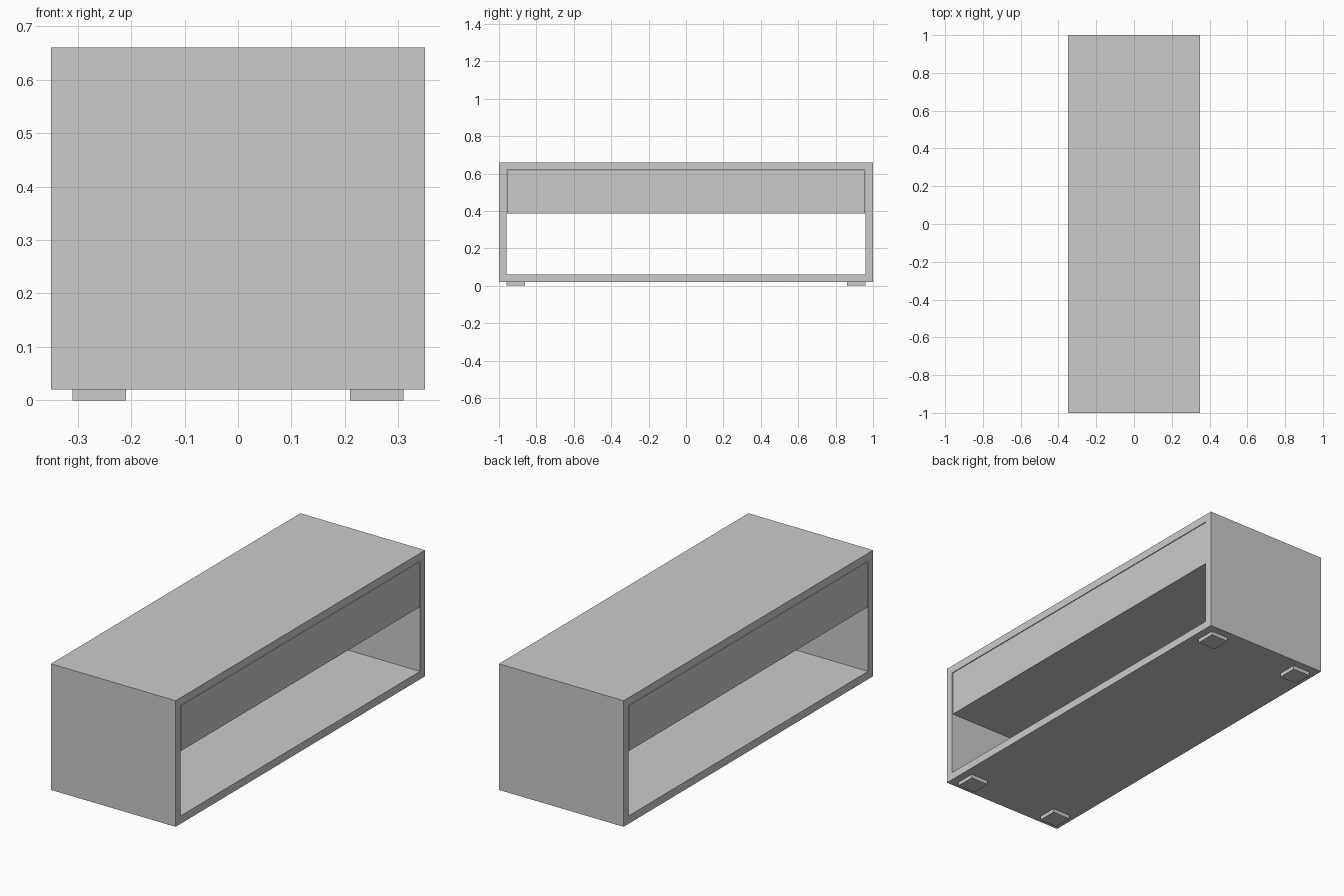
import bpy

if "Cube" in bpy.data.objects:
    bpy.data.objects.remove(bpy.data.objects["Cube"])


def box(name, x, y, z):
    """Box spanning the given (min, max) ranges."""
    spans = (x, y, z)
    bpy.ops.mesh.primitive_cube_add(size=1, location=[(a + b) / 2 for a, b in spans])
    ob = bpy.context.object
    ob.name = name
    ob.scale = [b - a for a, b in spans]
    bpy.ops.object.transform_apply(location=False, rotation=False, scale=True)
    return ob


def mirrored(half_lo, half_hi, sign):
    return tuple(sorted((sign * half_lo, sign * half_hi)))


# Top and bottom boards
box("top_board", (-0.35, 0.35), (-1, 1), (0.62, 0.66))
box("bottom_board", (-0.35, 0.35), (-1, 1), (0.02, 0.06))

# Drawer block, nearly flush with a thin shadow gap
box("drawer", (-0.349, 0.349), (-0.957, 0.957), (0.387, 0.617))

for sy, end in ((-1, "front"), (1, "back")):
    # End panels
    box(f"{end}_panel", (-0.35, 0.35), mirrored(0.96, 1.0, sy), (0.06, 0.62))
    # Feet
    for sx, side in ((-1, "left"), (1, "right")):
        box(f"{end}_{side}_foot", mirrored(0.21, 0.31, sx),
            mirrored(0.86, 0.96, sy), (0, 0.02))
